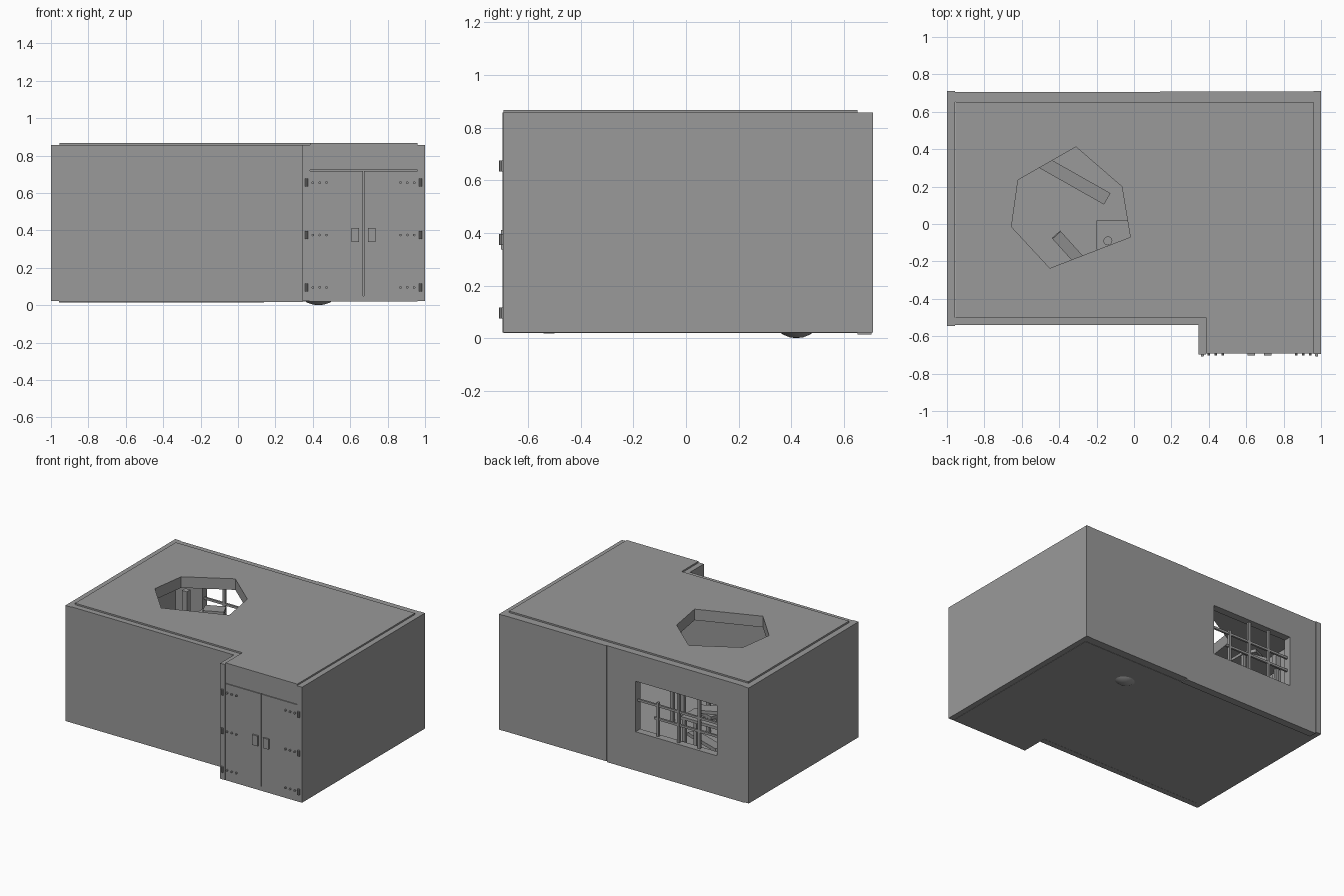
import bpy, math

if "Cube" in bpy.data.objects:
    bpy.data.objects.remove(bpy.data.objects["Cube"])

D = bpy.data
COL = bpy.context.scene.collection


def box(name, lo, hi, rz=0.0, ry=0.0):
    """Box between two corners, turned about its own centre."""
    bpy.ops.mesh.primitive_cube_add(size=1)
    o = bpy.context.object
    o.name = name
    o.location = [(a + b) / 2 for a, b in zip(lo, hi)]
    o.scale = [b - a for a, b in zip(lo, hi)]
    o.rotation_euler = (0, math.radians(ry), math.radians(rz))
    return o


def cyl(name, loc, r, h, n=8, rot=(0, 0, 0)):
    bpy.ops.mesh.primitive_cylinder_add(vertices=n, radius=r, depth=h, location=loc, rotation=rot)
    bpy.context.object.name = name
    return bpy.context.object


def slab(name, loops, thick, loc, rot=(0, 0, 0)):
    """Flat plate with an outline and optional holes."""
    cu = D.curves.new(name, 'CURVE')
    cu.dimensions = '2D'
    cu.fill_mode = 'BOTH'
    cu.extrude = thick / 2
    for pts in loops:
        s = cu.splines.new('POLY')
        s.points.add(len(pts) - 1)
        for p, (x, y) in zip(s.points, pts):
            p.co = (x, y, 0, 1)
        s.use_cyclic_u = True
    o = D.objects.new(name, cu)
    COL.objects.link(o)
    o.location, o.rotation_euler = loc, rot
    bpy.ops.object.select_all(action='DESELECT')
    o.select_set(True)
    bpy.context.view_layer.objects.active = o
    bpy.ops.object.convert(target='MESH')
    bpy.ops.object.shade_flat()
    bpy.context.object.name = name
    return bpy.context.object


def rect(x0, y0, x1, y1):
    return [(x0, y0), (x1, y0), (x1, y1), (x0, y1)]


def legs(name, xs, ys, r, top):
    for x in xs:
        for y in ys:
            box(name, (x - r, y - r, .049), (x + r, y + r, top))


# Roof with a broken hole, and floor
plan = [(-.955, -.50), (.385, -.50), (.385, -.693), (.96, -.693), (.96, .652), (-.955, .652)]
hole = [(-.31, .412), (-.065, .20), (-.02, -.07), (-.45, -.236), (-.655, -.015), (-.62, .235)]
slab("roof", [plan, hole], .08, (0, 0, .828))
slab("floor", [plan], .03, (0, 0, .034))

# Outer walls
box("left_wall", (-1, -.546, .021), (-.957, .711, .857))
box("right_wall", (.96, -.696, .021), (1, .711, .857))
box("front_wall", (-.957, -.541, .018), (.346, -.499, .857))
box("porch_side_wall", (.346, -.698, .021), (.385, -.50, .857))
box("back_wall_plain", (.14, .651, .021), (.96, .709, .857))
slab("back_wall_window", [rect(-.957, .014, .14, .857), rect(-.74, .295, -.09, .66)],
     .054, (0, .678, 0), (math.pi / 2, 0, 0))

# Window lattice, partly broken
for i, (x, z0, z1) in enumerate([(-.58, .295, .66), (-.415, .295, .66), (-.25, .295, .54)]):
    box(f"window_bar_{i}", (x - .009, .665, z0), (x + .009, .683, z1))
for i, (x0, x1, z) in enumerate([(-.74, -.09, .515), (-.74, -.22, .42)]):
    box(f"window_rail_{i}", (x0, .667, z - .008), (x1, .681, z + .008))

# Double door with lintel
box("door_lintel", (.385, -.693, .722), (.96, -.65, .80))
for s, side in ((-1, "left"), (1, "right")):
    c = .671
    xs = sorted((c + s * .003, c + s * .288))
    box(f"door_{side}", (xs[0], -.693, .02), (xs[1], -.655, .718))
    # Handle plate
    box(f"door_handle_{side}", (c + s * .044 - .021, -.704, .338), (c + s * .044 + .021, -.69, .412))
    # Hinges with rivets
    for k, z in enumerate((.095, .375, .655)):
        cyl(f"hinge_pin_{side}_{k}", (c + s * .305, -.701, z), .009, .042, 8)
        for j in range(3):
            cyl(f"hinge_rivet_{side}_{k}_{j}", (c + s * (.197 + .037 * j), -.696, z),
                .007, .016, 8, (math.pi / 2, 0, 0))
box("door_backing", (.385, -.656, .03), (.96, -.645, .73))

# Desk with a cup
box("desk_top", (-.2, -.135, .33), (.12, .02, .35))
legs("desk_leg", (-.185, .105), (-.12, .005), .012, .33)
for y in (-.045, -.10):
    box("desk_strip", (-.2, y - .008, .35), (.12, y + .008, .356))
cyl("cup", (-.14, -.09, .375), .024, .05, 12)

# Tall table under the window, with stacked things on it
box("tall_table_top", (-.72, .47, .44), (-.40, .63, .46))
legs("tall_table_leg", (-.70, -.42), (.485, .615), .012, .44)
for i, a in enumerate((10, -15, 25)):
    box("stacked_book", (-.64, .50, .46 + .025 * i), (-.50, .59, .483 + .025 * i), a)
box("corner_post", (-.80, .50, .049), (-.76, .54, .62))

# Fallen planks
box("fallen_plank_long", (-.545, .205, .10), (-.115, .275, .125), -29.5, 8)
box("fallen_plank_short", (-.45, -.16, .10), (-.25, -.10, .125), -48, 12)

# Round pot sunk through the floor
bpy.ops.mesh.primitive_uv_sphere_add(segments=20, ring_count=12, radius=.12, location=(.43, .42, .10))
pot = bpy.context.object
pot.name = "round_pot"
pot.scale = (1, .85, .10 / .12)
bpy.ops.object.shade_smooth_by_angle()

# Dark grey finish
mat = D.materials.new("dark_grey")
mat.diffuse_color = (.32, .32, .32, 1)
for o in COL.objects:
    if o.type == 'MESH':
        o.data.materials.clear()
        o.data.materials.append(mat)

for m in bpy.data.materials:
    if m.users and not m.is_grease_pencil:
        m.use_nodes = True
        m.node_tree.nodes["Principled BSDF"].inputs["Base Color"].default_value = m.diffuse_color
